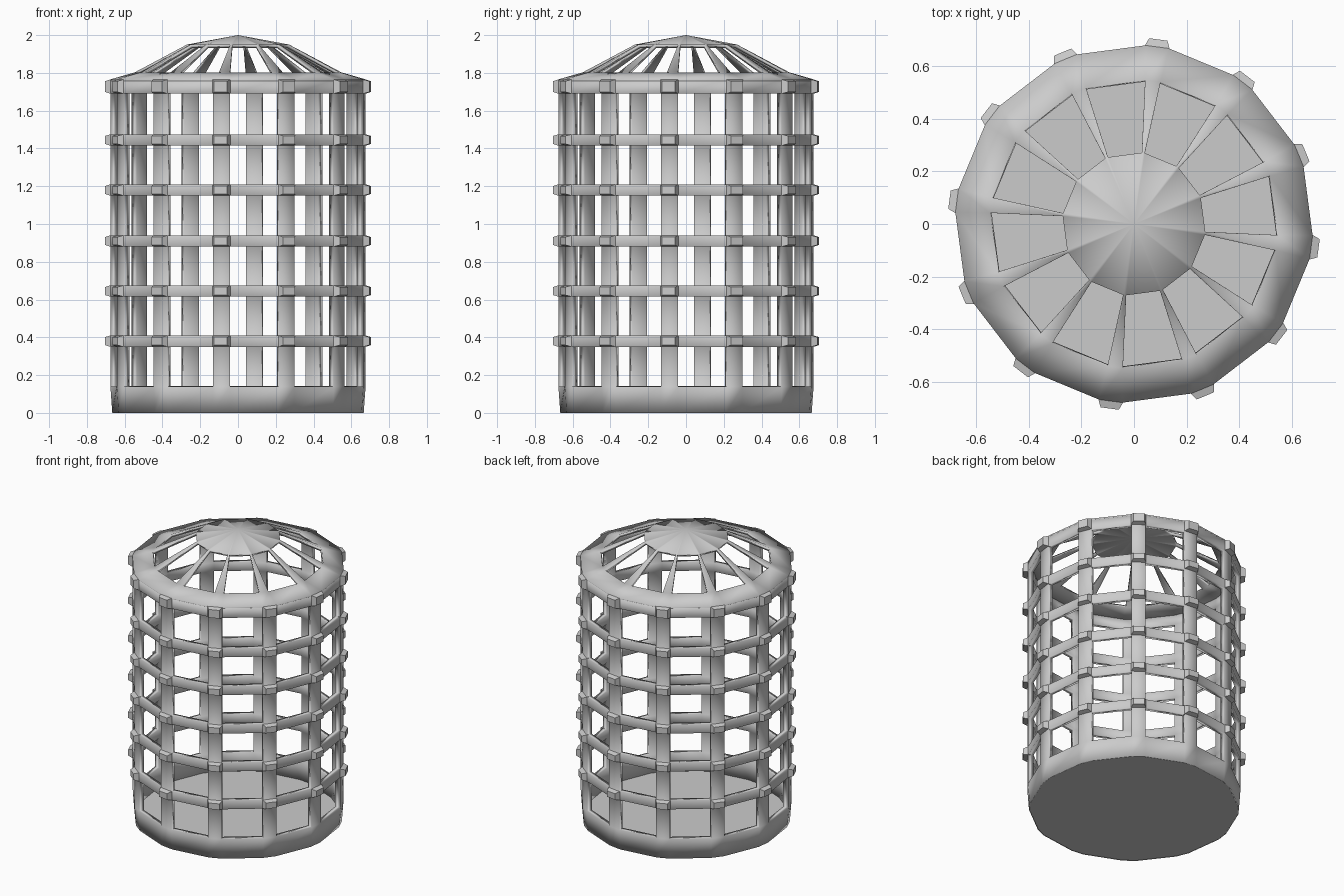
import bpy, bmesh
from math import radians, cos, sin

if "Cube" in bpy.data.objects:
    bpy.data.objects.remove(bpy.data.objects["Cube"])

N = 12
START = -7.5                                  # angle of the first upright
RINGS = [(0.35, 0.41), (0.615, 0.675), (0.88, 0.94),
         (1.15, 1.21), (1.415, 1.475), (1.69, 1.765)]


def loop(bm, r, z, half):
    """24 points: two per upright, `half` degrees either side of its centre."""
    pts = []
    for i in range(N):
        for s in (-1, 1):
            a = radians(START + 30 * i + s * half)
            pts.append(bm.verts.new((r * cos(a), r * sin(a), z)))
    return pts


def bridge(bm, low, high, panels=True):
    """Even faces are uprights, odd faces are the panels between them."""
    for i in range(2 * N):
        if i % 2 == 0 or panels:
            j = (i + 1) % (2 * N)
            bm.faces.new((low[i], low[j], high[j], high[i]))


def finish(bm, name, thickness=0, smooth=True):
    bmesh.ops.recalc_face_normals(bm, faces=bm.faces)
    me = bpy.data.meshes.new(name)
    bm.to_mesh(me)
    bm.free()
    ob = bpy.data.objects.new(name, me)
    bpy.context.collection.objects.link(ob)
    if thickness:
        m = ob.modifiers.new("thickness", 'SOLIDIFY')
        m.thickness = thickness
        m.offset = -1
        m.use_even_offset = True
    if smooth:
        bpy.ops.object.select_all(action='DESELECT')
        ob.select_set(True)
        bpy.context.view_layer.objects.active = ob
        bpy.ops.object.shade_smooth_by_angle(angle=radians(20))
    return ob


# cage wall: solid base band, uprights, and horizontal rings
bm = bmesh.new()
low = loop(bm, 0.667, 0.0, 3.8)
high = loop(bm, 0.677, 0.14, 3.8)
bridge(bm, low, high)
low = high
for z0, z1 in RINGS:
    mid = loop(bm, 0.677, z0, 3.8)
    bridge(bm, low, mid, panels=False)
    low = loop(bm, 0.677, z1, 3.8)
    bridge(bm, mid, low)
finish(bm, "cage_wall", 0.035)

# tapered studs where the rings cross the uprights
bm = bmesh.new()
for z0, z1 in RINGS:
    for i in range(N):
        a = radians(START + 30 * i)
        quads = []
        for r, w, d in ((0.66, 0.048, 0.0), (0.675, 0.048, 0.0), (0.706, 0.035, 0.009)):
            quads.append([bm.verts.new((r * cos(a) - t * sin(a), r * sin(a) + t * cos(a), z))
                          for t, z in ((-w, z0 + d), (w, z0 + d), (w, z1 - d), (-w, z1 - d))])
        for p, q in zip(quads, quads[1:]):
            for k in range(4):
                bm.faces.new((p[k], p[(k + 1) % 4], q[(k + 1) % 4], q[k]))
        bm.faces.new(quads[0])
        bm.faces.new(quads[-1])
finish(bm, "ring_studs", smooth=False)

# roof: flange, tapering ribs and shallow cap
bm = bmesh.new()
rim = loop(bm, 0.679, 1.765, 3.8)
outer = loop(bm, 0.548, 1.803, 3.1)
inner = loop(bm, 0.272, 1.95, 1.2)
apex = bm.verts.new((0, 0, 2.0))
bridge(bm, rim, outer)
bridge(bm, outer, inner, panels=False)
for i in range(2 * N):
    bm.faces.new((inner[i], inner[(i + 1) % (2 * N)], apex))
finish(bm, "roof", 0.02)

# floor plate
bm = bmesh.new()
bottom = loop(bm, 0.66, 0.0, 3.8)
top = loop(bm, 0.66, 0.015, 3.8)
bridge(bm, bottom, top)
bm.faces.new(bottom)
bm.faces.new(top)
finish(bm, "floor", smooth=False)
